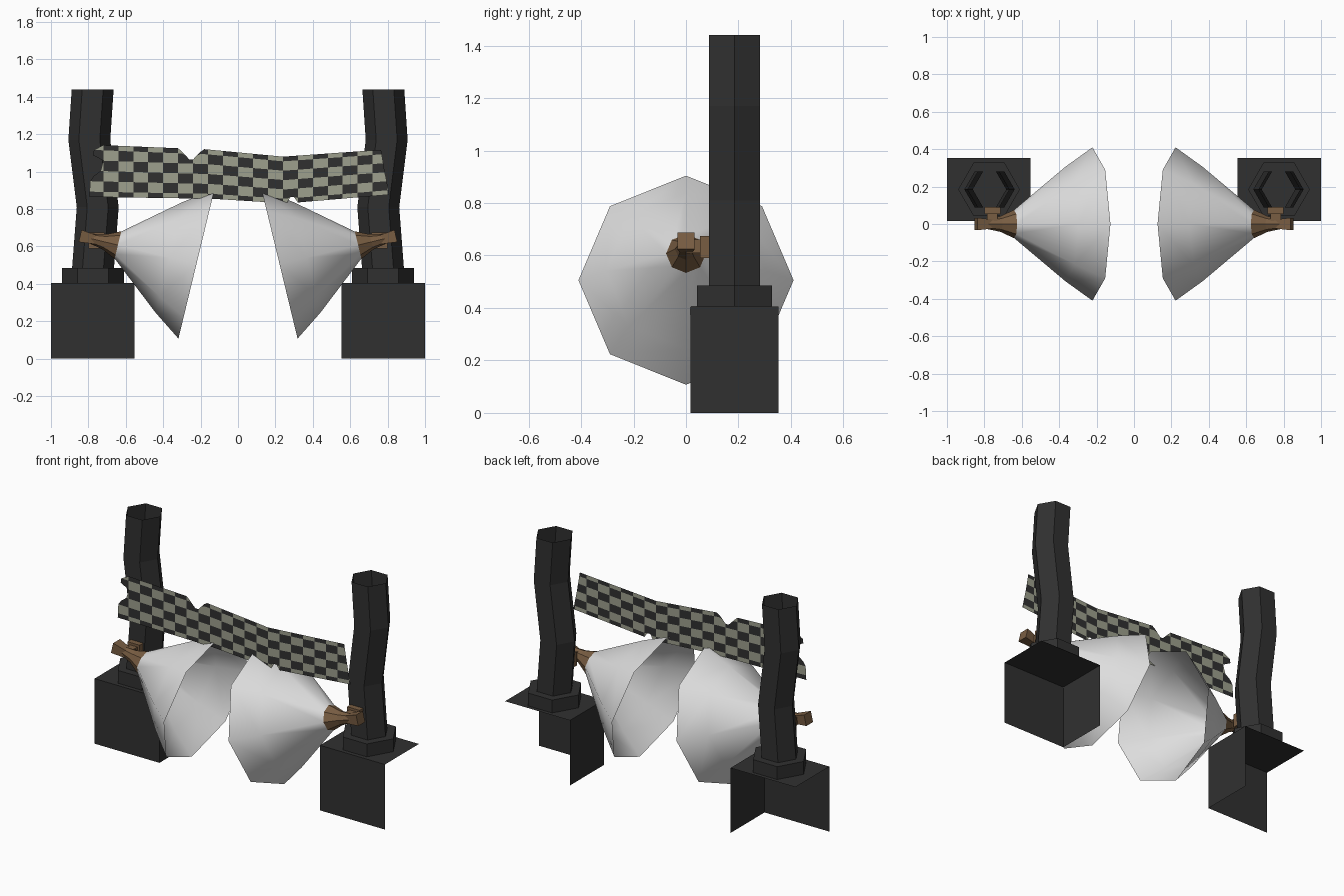
import bpy, bmesh, math
from mathutils import Vector

if "Cube" in bpy.data.objects:
    bpy.data.objects.remove(bpy.data.objects["Cube"])


def material(name, rgb):
    m = bpy.data.materials.new(name)
    m.diffuse_color = (*rgb, 1)
    m.use_nodes = True
    m.node_tree.nodes["Principled BSDF"].inputs["Base Color"].default_value = m.diffuse_color
    return m


DARK = material("charcoal", (0.03, 0.03, 0.03))
PALE = material("pale_cloth", (0.34, 0.35, 0.27))
WHITE = material("horn_white", (0.74, 0.74, 0.74))
BROWN = material("brown", (0.19, 0.11, 0.055))


def finish(bm, name, mats, fix=True):
    if fix:
        bmesh.ops.recalc_face_normals(bm, faces=bm.faces)
    me = bpy.data.meshes.new(name)
    bm.to_mesh(me)
    bm.free()
    for m in mats:
        me.materials.append(m)
    ob = bpy.data.objects.new(name, me)
    bpy.context.collection.objects.link(ob)
    return ob


def loft(name, rings, n, a, b, mat, caps=(False, False), start=0.0):
    """Skin n-sided rings (centre, radius) spanned by the axes a and b."""
    bm = bmesh.new()
    loops = []
    for c, r in rings:
        loops.append([bm.verts.new(Vector(c) + r * (math.cos(t) * a + math.sin(t) * b))
                      for t in (start + 2 * math.pi * i / n for i in range(n))])
    for p, q in zip(loops, loops[1:]):
        for i in range(n):
            j = (i + 1) % n
            bm.faces.new((p[i], p[j], q[j], q[i]))
    for cap, l in zip(caps, (loops[0], loops[-1])):
        if cap:
            bm.faces.new(l)
    return finish(bm, name, [mat])


def box(name, x, y, z, mat):
    bm = bmesh.new()
    bmesh.ops.create_cube(bm, size=1)
    for v in bm.verts:
        v.co = [(lo + hi) / 2 + c * (hi - lo) for c, (lo, hi) in zip(v.co, (x, y, z))]
    return finish(bm, name, [mat])


X, Y = Vector((1, 0, 0)), Vector((0, 1, 0))

for s, side in ((-1, "left"), (1, "right")):
    # base: only the front, top and inner panels exist
    ob = box(side + "_base", sorted((s * 1.0, s * 0.553)), (0.017, 0.352), (0, 0.405), DARK)
    bm = bmesh.new()
    bm.from_mesh(ob.data)
    gone = [f for f in bm.faces if f.normal.y > 0.5 or f.normal.z < -0.5 or f.normal.x * s > 0.5]
    bmesh.ops.delete(bm, geom=gone, context='FACES')
    bm.to_mesh(ob.data)
    bm.free()

    # collar and bent, open-topped pipe
    loft(side + "_collar", [((s * 0.775, 0.185, z), 0.165) for z in (0.405, 0.485)],
         6, X, Y, DARK, (False, True))
    path = ((0.775, 0.485), (0.75, 0.81), (0.795, 1.17), (0.777, 1.44))
    loft(side + "_pipe", [((s * x, 0.185, z), 0.112) for x, z in path], 6, X, Y, DARK)

    # tilted horn, running inwards and down from its throat
    axis = Vector((-s * 0.972, 0, -0.235))
    up = Vector((-s * 0.235, 0, 0.972))
    throat = Vector((s * 0.645, 0, 0.608))
    horn = loft(side + "_horn", [(throat + axis * t, r) for t, r in
                                 ((0, 0.072), (0.285, 0.305), (0.435, 0.41))],
                8, up, Y, WHITE, (True, False))
    for f in horn.data.polygons:
        f.use_smooth = len(f.vertices) == 4

    # brown driver behind the throat, with a square end block
    loft(side + "_driver", [(throat + axis * t, r) for t, r in
                            ((0.003, 0.076), (-0.07, 0.042), (-0.15, 0.026))],
         8, up, Y, BROWN, (False, True))
    loft(side + "_driver_end", [(throat + axis * t, r) for t, r in
                                ((-0.12, 0.034), (-0.205, 0.047))],
         4, up, Y, BROWN, (True, True), math.pi / 4)

    # bracket joining driver to pipe
    box(side + "_bracket_stem", sorted((s * 0.785, s * 0.73)), (0.0, 0.06), (0.61, 0.66), BROWN)
    box(side + "_bracket_plate", sorted((s * 0.80, s * 0.715)), (0.053, 0.09), (0.59, 0.675), BROWN)


def poly(x, pts):
    """Piecewise linear lookup."""
    for (x0, y0), (x1, y1) in zip(pts, pts[1:]):
        if x <= x1:
            return y0 + (y1 - y0) * max(0, (x - x0) / (x1 - x0))
    return pts[-1][1]


# torn chequered banner: sagging top and bottom lines, with notches as clamps
TOP = ((-0.8, 1.145), (-0.32, 1.125), (-0.18, 1.12), (0.24, 1.08), (0.81, 1.12))
BOTTOM = ((-0.8, 0.865), (-0.14, 0.855), (0.26, 0.83), (0.81, 0.877))
NOTCH_TOP = ((-0.8, 2), (-0.322, 2), (-0.32, 1.127), (-0.25, 1.055), (-0.18, 1.127), (-0.178, 2), (1, 2))
NOTCH_LOW = ((-0.8, 0), (0.258, 0), (0.26, 0.83), (0.29, 0.88), (0.32, 0.83), (0.322, 0), (1, 0))
LEFT = ((0, -0.72), (0.1, -0.77), (0.2, -0.775), (0.3, -0.72), (0.5, -0.735), (0.65, -0.79), (1, -0.795))
RIGHT = ((0, 0.765), (0.5, 0.785), (1, 0.81))
ROWS = (0, 0.1, 0.2, 0.3, 0.4, 0.5, 0.6, 0.7, 0.8, 0.9, 1)

bm = bmesh.new()
STEP, COLS = 0.02, 81


def banner_point(i, v):
    x = min(max(-0.8 + i * STEP, poly(v, LEFT)), poly(v, RIGHT))
    z = poly(x, TOP) + (poly(x, BOTTOM) - poly(x, TOP)) * v
    return Vector((x, -0.048, max(min(z, poly(x, NOTCH_TOP)), poly(x, NOTCH_LOW))))


for i in range(COLS):
    for k, (v0, v1) in enumerate(zip(ROWS, ROWS[1:])):
        a, b = banner_point(i, v1), banner_point(i + 1, v1)
        c, d = banner_point(i + 1, v0), banner_point(i, v0)
        if (c - a).cross(d - b).length < 1e-6:
            continue
        f = bm.faces.new([bm.verts.new(p) for p in (a, b, c, d)])
        f.material_index = (i // 4 + (k + 1) // 2) % 2
bmesh.ops.remove_doubles(bm, verts=bm.verts, dist=1e-5)
finish(bm, "chequered_banner", [PALE, DARK], fix=False)
